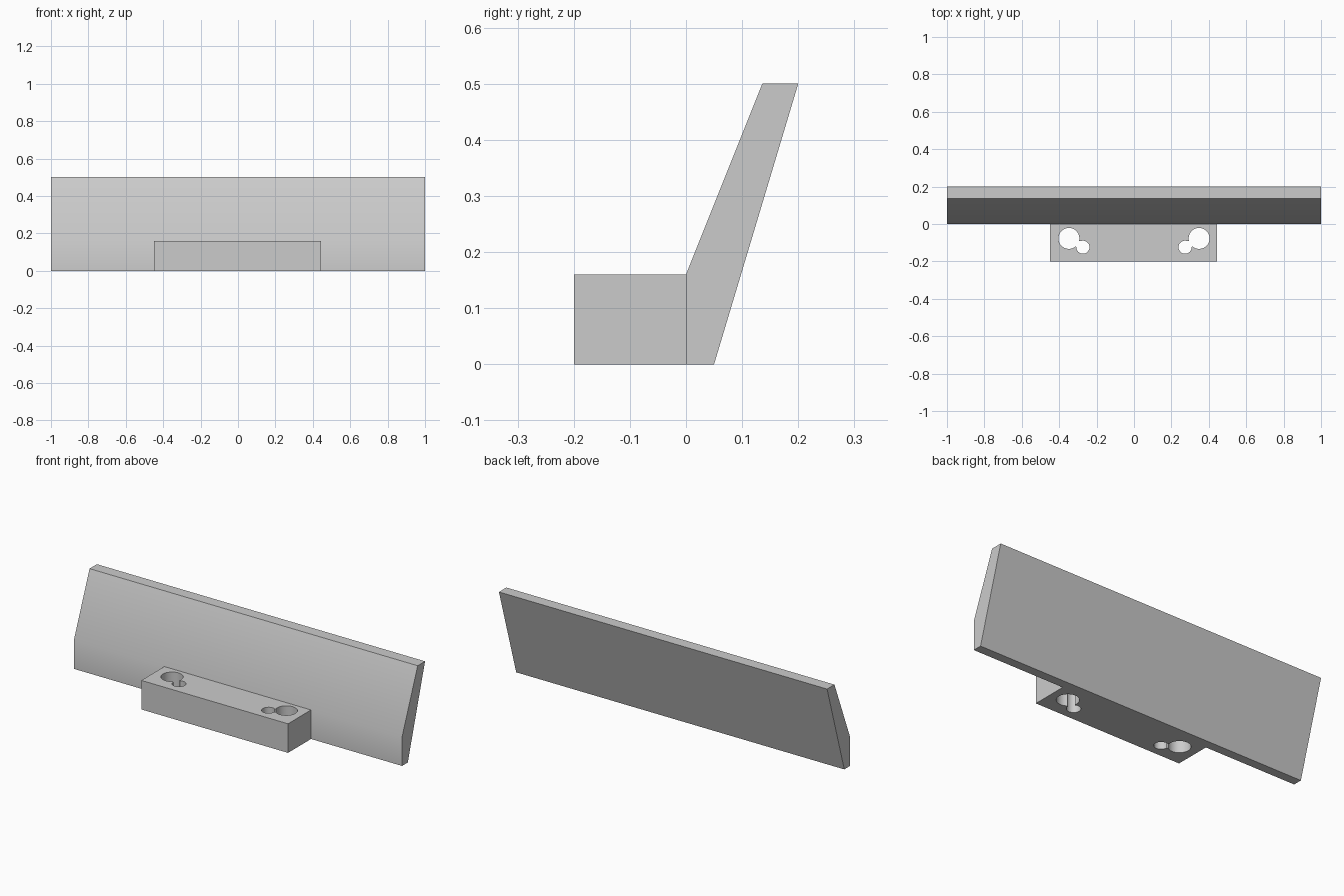
import bpy, bmesh, math
from mathutils import Matrix, Vector

cube = bpy.data.objects.get("Cube")
if cube:
    bpy.data.objects.remove(cube)

GREY = (0.6, 0.6, 0.6, 1.0)
mat = bpy.data.materials.new("plain grey")
mat.use_nodes = True
mat.diffuse_color = GREY
mat.node_tree.nodes["Principled BSDF"].inputs["Base Color"].default_value = GREY


def make_object(name, bm):
    bmesh.ops.recalc_face_normals(bm, faces=bm.faces)
    mesh = bpy.data.meshes.new(name)
    bm.to_mesh(mesh)
    bm.free()
    mesh.materials.append(mat)
    obj = bpy.data.objects.new(name, mesh)
    bpy.context.collection.objects.link(obj)
    return obj


def activate(obj):
    bpy.ops.object.select_all(action='DESELECT')
    obj.select_set(True)
    bpy.context.view_layer.objects.active = obj


def box(name, size, centre, turn=0.0):
    bm = bmesh.new()
    bmesh.ops.create_cube(bm, size=1.0, matrix=Matrix.Translation(centre)
                          @ Matrix.Rotation(turn, 4, 'Z')
                          @ Matrix.Diagonal((*size, 1.0)))
    return make_object(name, bm)


def cylinder(name, radius, x, y):
    bm = bmesh.new()
    bmesh.ops.create_cone(bm, cap_ends=True, segments=48, radius1=radius,
                          radius2=radius, depth=0.4,
                          matrix=Matrix.Translation((x, y, 0.08)))
    return make_object(name, bm)


def cut(target, cutter):
    cutter.hide_render = True
    mod = target.modifiers.new("hole", 'BOOLEAN')
    mod.operation = 'DIFFERENCE'
    mod.solver = 'EXACT'
    mod.object = cutter
    activate(target)
    bpy.ops.object.modifier_apply(modifier=mod.name)
    bpy.data.objects.remove(cutter)


# Leaning back panel, extruded along x from its side profile
profile = [(0, 0), (0.05, 0), (0.2, 0.5), (0.136, 0.5), (0, 0.16)]
bm = bmesh.new()
side = bm.faces.new([bm.verts.new((-1, y, z)) for y, z in profile])
swept = bmesh.ops.extrude_face_region(bm, geom=[side])["geom"]
bmesh.ops.translate(bm, vec=(2, 0, 0),
                    verts=[v for v in swept if isinstance(v, bmesh.types.BMVert)])
back_panel = make_object("back_panel", bm)

# Mounting block with a mirrored pair of keyhole slots
block = box("mounting_block", (0.894, 0.2, 0.16), (-0.002, -0.1, 0.08))
for s in (-1, 1):
    big = Vector((s * 0.348, -0.077))
    small = Vector((s * 0.273, -0.124))
    step = small - big
    mid = (big + small) / 2
    cut(block, cylinder("large_hole_cutter", 0.056, *big))
    cut(block, cylinder("small_hole_cutter", 0.035, *small))
    cut(block, box("neck_cutter", (step.length, 0.036, 0.42),
                   (mid.x, mid.y, 0.08), math.atan2(step.y, step.x)))

# Soft bend on the panel front and round holes, sharp edges elsewhere
for obj in (back_panel, block):
    activate(obj)
    bpy.ops.object.shade_smooth_by_angle(angle=math.radians(30))
